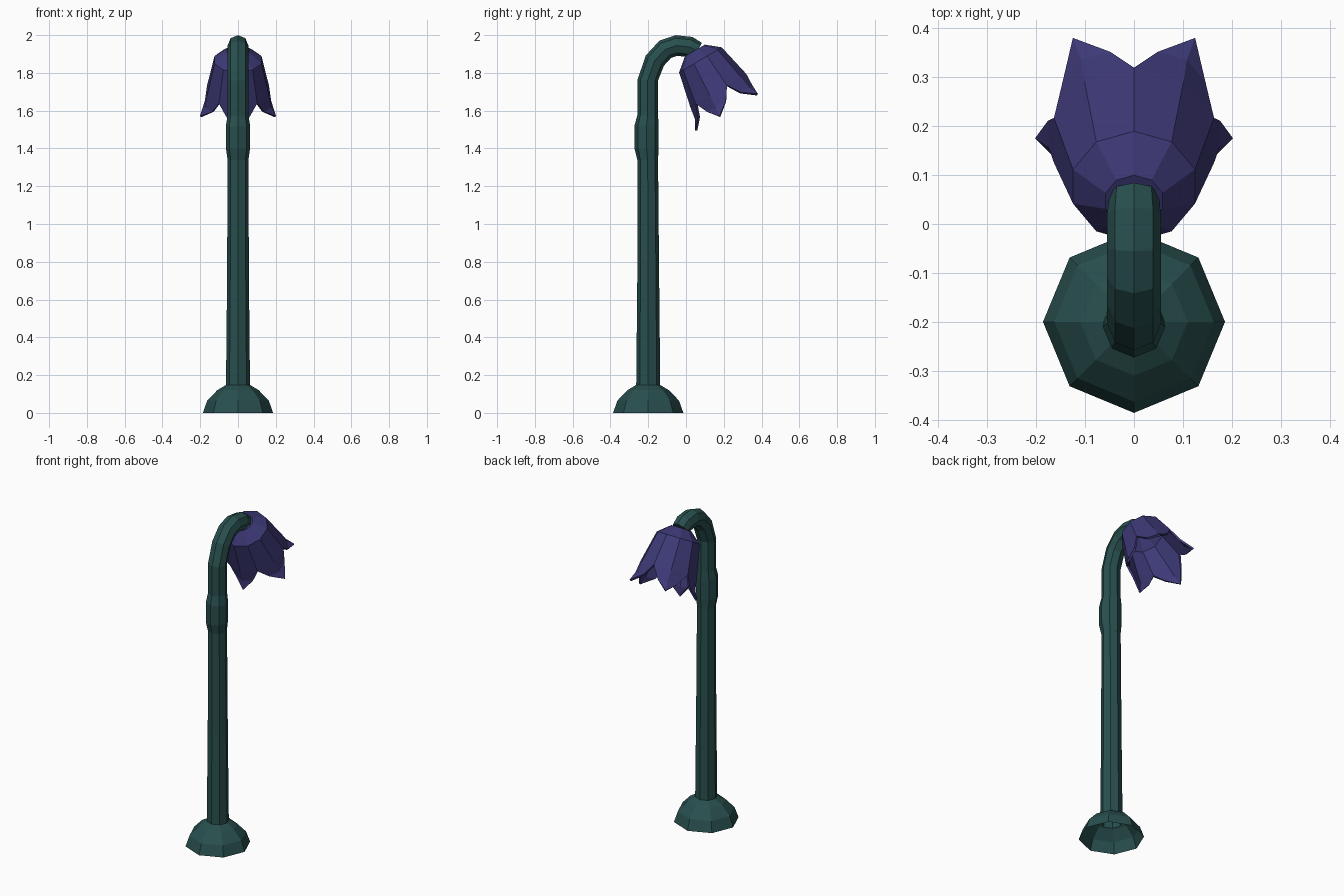
import bpy, bmesh, math
from mathutils import Vector

if "Cube" in bpy.data.objects:
    bpy.data.objects.remove(bpy.data.objects["Cube"])


def material(name, rgb):
    m = bpy.data.materials.new(name)
    m.diffuse_color = (*rgb, 1)
    m.use_nodes = True
    m.node_tree.nodes["Principled BSDF"].inputs["Base Color"].default_value = m.diffuse_color
    return m


green = material("dark_teal_green", (0.021, 0.078, 0.076))
purple = material("deep_violet", (0.047, 0.041, 0.185))


def finish(bm, name, mat):
    me = bpy.data.meshes.new(name)
    bmesh.ops.recalc_face_normals(bm, faces=bm.faces)
    bm.to_mesh(me)
    bm.free()
    ob = bpy.data.objects.new(name, me)
    me.materials.append(mat)
    bpy.context.collection.objects.link(ob)
    return ob


def bridge(bm, a, b):
    n = len(a)
    for i in range(n):
        j = (i + 1) % n
        bm.faces.new((a[i], a[j], b[j], b[i]))


def sweep(name, path, mat, sides=8, cap=True):
    """Tube along (y, z, radius) points lying in the x = 0 plane."""
    bm = bmesh.new()
    pts = [Vector((0, y, z)) for y, z, r in path]
    rings = []
    for k, (y, z, r) in enumerate(path):
        # the straight stalk keeps level rings, the neck follows its bend
        t = Vector((0, 0, 1))
        if z > 1.8:
            t = (pts[min(k + 1, len(pts) - 1)] - pts[k - 1]).normalized()
        side = Vector((1, 0, 0))
        out = t.cross(side)
        rings.append([bm.verts.new(pts[k] + r * (math.cos(a) * side + math.sin(a) * out))
                      for a in (2 * math.pi * i / sides for i in range(sides))])
    for a, b in zip(rings, rings[1:]):
        bridge(bm, a, b)
    if cap:
        bm.faces.new(rings[-1])
    return finish(bm, name, mat)


# base: hollow faceted dome
sweep("base", [(-0.2, 0, 0.186), (-0.2, 0.065, 0.163), (-0.2, 0.12, 0.11),
               (-0.2, 0.15, 0.06)], green)

# stem: tapered stalk, swollen joint, hooked neck
sweep("stem", [(-0.2, 0.1, 0.064), (-0.2, 0.7, 0.058), (-0.203, 1.34, 0.055),
               (-0.209, 1.40, 0.064), (-0.209, 1.52, 0.064), (-0.203, 1.575, 0.055),
               (-0.203, 1.76, 0.055), (-0.165, 1.865, 0.055), (-0.11, 1.925, 0.055),
               (-0.05, 1.945, 0.055), (0.02, 1.937, 0.055), (0.06, 1.915, 0.05)], green)

# flower: five-petal bell around a tilted axis
centre = Vector((0, 0.232, 1.603))
up = Vector((0, -0.505, 0.863))
across = Vector((0, 0.863, 0.505))
bm = bmesh.new()


def vert(deg, r, h):
    a = math.radians(deg)
    return bm.verts.new(centre + up * h + r * (math.cos(a) * across + Vector((math.sin(a), 0, 0))))


angles = [36 * i for i in range(10)]
top = [vert(a, 0.061, 0.366) for a in angles]
shoulder = [vert(a, 0.131, 0.308) for a in angles]
lip = [vert(a, 0.172, 0.121) for a in angles]
bm.faces.new(top)
bridge(bm, top, shoulder)
bridge(bm, shoulder, lip)
for k in range(1, 10, 2):
    a = angles[k]
    left, mid, right = vert(a - 20, 0.176, 0.052), vert(a, 0.184, 0.05), vert(a + 20, 0.176, 0.052)
    tip = vert(a, 0.2125, 0.0)
    bm.faces.new((lip[k - 1], lip[k], mid, left))
    bm.faces.new((lip[k], lip[(k + 1) % 10], right, mid))
    bm.faces.new((left, mid, tip))
    bm.faces.new((mid, right, tip))
flower = finish(bm, "flower_bell", purple)
solid = flower.modifiers.new("thickness", 'SOLIDIFY')
solid.thickness = 0.012
solid.offset = -1
